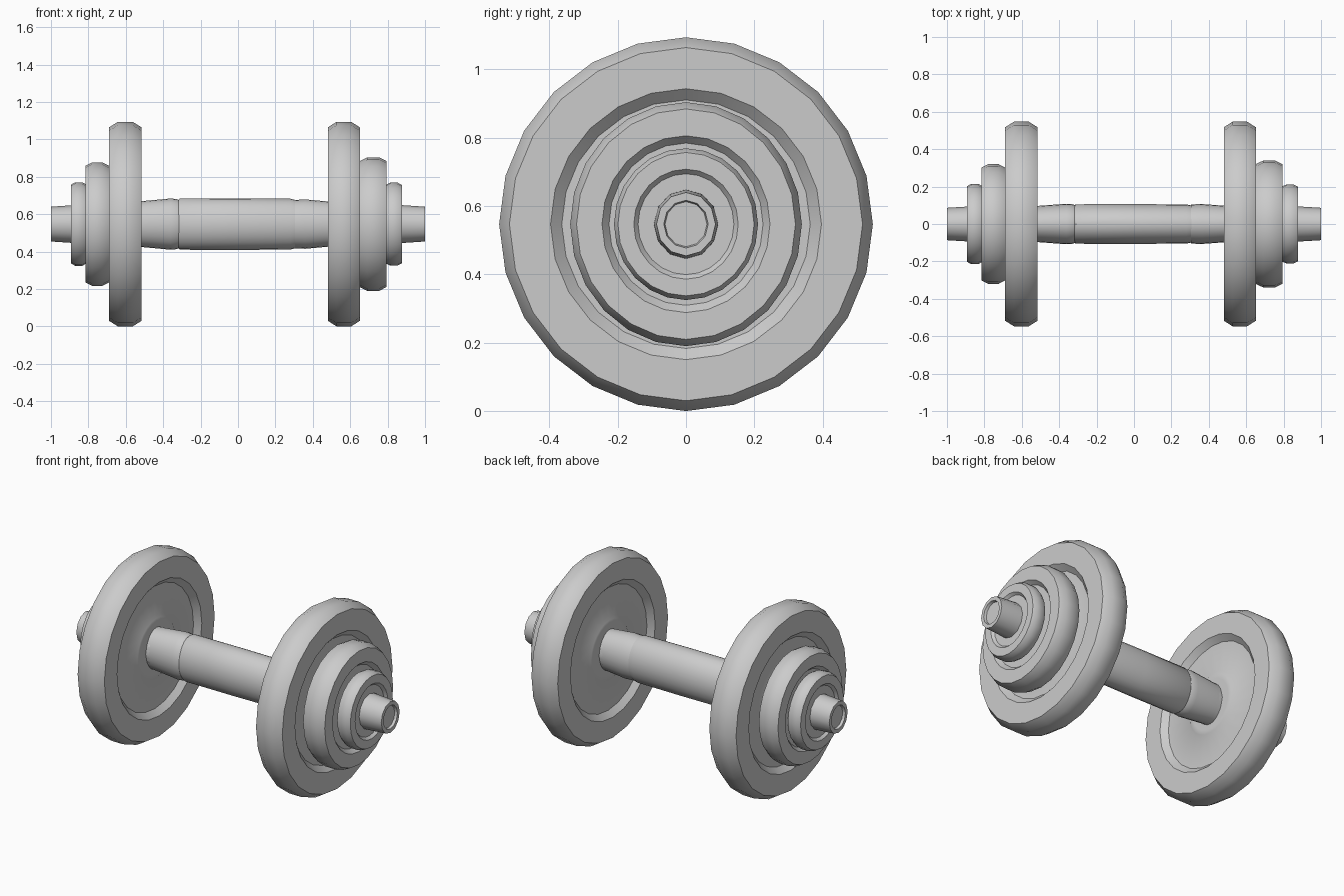
import bpy, bmesh
from math import sin, cos, tau, radians

if "Cube" in bpy.data.objects:
    bpy.data.objects.remove(bpy.data.objects["Cube"])

CENTRE_Z = 0.547


def lathe(name, profile, sides, y_scale=1.0):
    """Spin a list of (x, radius) points around the x axis; radius 0 closes to a cap."""
    bm = bmesh.new()
    rings = []
    for x, r in profile:
        if r == 0:
            rings.append([bm.verts.new((x, 0, 0))] * sides)
        else:
            rings.append([bm.verts.new((x, r * y_scale * sin(tau * i / sides),
                                        r * cos(tau * i / sides))) for i in range(sides)])
    for a, b in zip(rings, rings[1:]):
        for i in range(sides):
            j = (i + 1) % sides
            corners = list(dict.fromkeys((a[i], a[j], b[j], b[i])))
            bm.faces.new(corners)
    bmesh.ops.recalc_face_normals(bm, faces=bm.faces)
    mesh = bpy.data.meshes.new(name)
    bm.to_mesh(mesh)
    bm.free()
    obj = bpy.data.objects.new(name, mesh)
    obj.location.z = CENTRE_Z
    bpy.context.collection.objects.link(obj)
    bpy.ops.object.select_all(action='DESELECT')
    obj.select_set(True)
    bpy.context.view_layer.objects.active = obj
    bpy.ops.object.shade_smooth_by_angle(angle=radians(38))
    return obj


def plate(name, x0, x1, radius, y_scale):
    """Weight plate: chamfered rim, recessed web and raised hub ring on both faces."""
    mid, half = (x0 + x1) / 2, (x1 - x0) / 2
    bore = 0.085
    # (fraction of half width, fraction of radius), from the bore out to the rim
    side = [(0.64, 0.35), (0.64, 0.665), (1.0, 0.725), (1.0, 0.945), (0.45, 1.0)]
    hub = [(0.76, 0.27), (0.76, 0.32)]
    if radius * 0.27 > bore:
        side = hub + side
    side = [(side[0][0], bore / radius)] + [p for p in side if p[1] * radius > bore]
    pts = [(mid - w * half, r * radius) for w, r in side]
    pts += [(mid + w * half, r * radius) for w, r in reversed(side)]
    return lathe(name, pts, 24, y_scale)


# Weight plates, left and right stacks
plate("left_large_plate", -0.69, -0.515, 0.547, 1.0)
plate("left_medium_plate", -0.815, -0.69, 0.33, 0.97)
plate("left_small_plate", -0.893, -0.81, 0.223, 0.96)
plate("right_large_plate", 0.48, 0.652, 0.547, 1.0)
plate("right_medium_plate", 0.652, 0.793, 0.357, 0.95)
plate("right_small_plate", 0.79, 0.876, 0.222, 0.95)

# Bar ends with shallow recessed tips
for name, s, start in (("left_bar_end", -1, 0.515), ("right_bar_end", 1, 0.48)):
    lathe(name, [(s * start, 0.108), (s * 0.88, 0.101), (s * 1.0, 0.093),
                 (s * 1.0, 0.07), (s * 0.985, 0.066), (s * 0.985, 0)], 12, 0.93)

# Oval grip with collars at each end
lathe("grip", [(-0.32, 0.129), (-0.31, 0.137), (0.0, 0.138), (0.28, 0.136),
               (0.315, 0.127)], 24, 0.77)
lathe("left_grip_collar", [(-0.57, 0.12), (-0.51, 0.123), (-0.36, 0.137),
                           (-0.33, 0.134), (-0.315, 0.128)], 24, 0.79)
lathe("right_grip_collar", [(0.305, 0.129), (0.36, 0.132), (0.48, 0.121),
                            (0.53, 0.117)], 24, 0.81)
